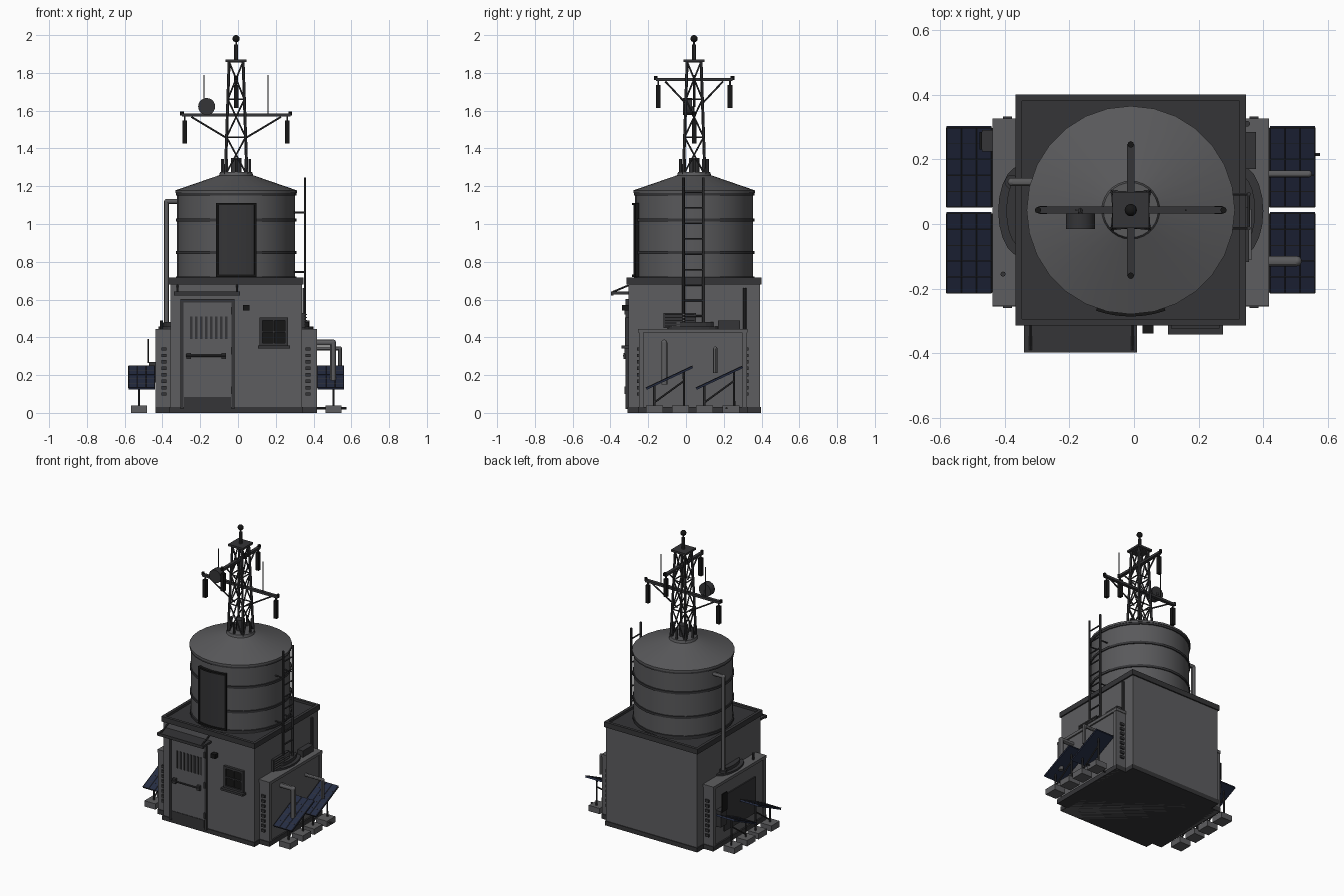
import bpy, bmesh, math
from mathutils import Vector, Matrix

if "Cube" in bpy.data.objects:
    bpy.data.objects.remove(bpy.data.objects["Cube"])

CX, CY = -0.01, 0.043          # axis of building, tank and mast


def material(name, c):
    m = bpy.data.materials.new(name)
    m.diffuse_color = (*c, 1)
    m.use_nodes = True
    m.node_tree.nodes["Principled BSDF"].inputs["Base Color"].default_value = m.diffuse_color
    return m


WALL = material("wall_grey", (0.11, 0.11, 0.115))
TANK = material("tank_grey", (0.10, 0.10, 0.105))
DARK = material("dark_grey", (0.035, 0.035, 0.038))
BLACK = material("black", (0.008, 0.008, 0.008))
BLUE = material("solar_blue", (0.018, 0.025, 0.055))


def finish(name, bm, mat, smooth=False):
    bmesh.ops.recalc_face_normals(bm, faces=bm.faces)
    me = bpy.data.meshes.new(name)
    bm.to_mesh(me)
    bm.free()
    ob = bpy.data.objects.new(name, me)
    bpy.context.collection.objects.link(ob)
    me.materials.append(mat)
    if smooth:
        bpy.ops.object.select_all(action='DESELECT')
        ob.select_set(True)
        bpy.context.view_layer.objects.active = ob
        bpy.ops.object.shade_smooth_by_angle(angle=math.radians(30))
    return ob


def box(name, x0, x1, y0, y1, z0, z1, mat=WALL):
    bm = bmesh.new()
    m = Matrix.Translation(((x0+x1)/2, (y0+y1)/2, (z0+z1)/2)) @ Matrix.Diagonal((abs(x1-x0), abs(y1-y0), abs(z1-z0), 1))
    bmesh.ops.create_cube(bm, size=1, matrix=m)
    return finish(name, bm, mat)


def add_rod(bm, p, q, r, n):
    p, q = Vector(p), Vector(q)
    d = q - p
    m = Matrix.Translation((p+q)/2) @ d.to_track_quat('Z', 'Y').to_matrix().to_4x4()
    bmesh.ops.create_cone(bm, cap_ends=True, segments=n, radius1=r, radius2=r, depth=d.length, matrix=m)


def rods(name, segs, r, mat=DARK, n=6):
    bm = bmesh.new()
    for p, q in segs:
        add_rod(bm, p, q, r, n)
    return finish(name, bm, mat, n > 8)


def pipe(name, pts, r, mat=WALL):
    # straight runs with ball elbows
    bm = bmesh.new()
    for p, q in zip(pts, pts[1:]):
        add_rod(bm, p, q, r, 12)
    for p in pts[1:-1]:
        bmesh.ops.create_uvsphere(bm, u_segments=12, v_segments=8, radius=r, matrix=Matrix.Translation(p))
    return finish(name, bm, mat, True)


def lathe(name, prof, mat, n=28):
    bm = bmesh.new()
    rings = [[bm.verts.new((CX+r*math.cos(2*math.pi*i/n), CY+r*math.sin(2*math.pi*i/n), z)) for i in range(n)] for r, z in prof]
    for a, b in zip(rings, rings[1:]):
        for i in range(n):
            bm.faces.new((a[i], a[(i+1) % n], b[(i+1) % n], b[i]))
    bm.faces.new(rings[0])
    bm.faces.new(rings[-1])
    return finish(name, bm, mat, True)


# building, base strip and roof parapet
H = 0.348
box("building_body", CX-H, CX+H, CY-H, CY+H, 0.0, 0.69)
box("base_strip", CX-H-.005, CX+H+.005, CY-H-.005, CY+H+.005, 0, 0.03, DARK)
box("roof_deck", CX-H, CX+H, CY-H, CY+H, 0.68, 0.70, DARK)
P, W = 0.357, 0.02
for s in (-1, 1):
    box("parapet_x", CX+s*(P-W), CX+s*P, CY-P, CY+P, 0.68, 0.716, DARK)
    box("parapet_y", CX-P+W, CX+P-W, CY+s*(P-W), CY+s*P, 0.68, 0.716, DARK)

# tank with hoops and conical roof
lathe("tank", [(.312, .70), (.312, 1.165), (.322, 1.165), (.322, 1.178), (.09, 1.258), (.085, 1.275), (.04, 1.275)], TANK)
for z in (0.715, 0.85, 1.02, 1.16):
    lathe("tank_hoop", [(.305, z-.008), (.319, z-.008), (.319, z+.008), (.305, z+.008)], DARK)


# curved blank board on the tank front
def arc_board(name, half, r0, r1, z0, z1, mat, mid=0.0):
    bm = bmesh.new()
    n = 8
    cols = []
    for i in range(n+1):
        a = -math.pi/2 + mid + half*(2*i/n-1)
        cols.append([bm.verts.new((CX+r*math.cos(a), CY+r*math.sin(a), z)) for r, z in ((r0, z0), (r1, z0), (r1, z1), (r0, z1))])
    for a, b in zip(cols, cols[1:]):
        for k in range(4):
            bm.faces.new((a[k], b[k], b[(k+1) % 4], a[(k+1) % 4]))
    bm.faces.new(cols[0])
    bm.faces.new(cols[-1])
    finish(name, bm, mat)


arc_board("tank_board", .325, .305, .322, .72, 1.11, DARK)
for z in (.72, 1.10):
    arc_board("board_frame_rail", .33, .305, .329, z, z+.012, BLACK)
for s in (-1, 1):
    arc_board("board_frame_side", .018, .305, .329, .72, 1.11, BLACK, s*.315)

# lattice mast
levels = [1.26, 1.46, 1.66, 1.86]


def leg(i, z):
    h = .057 - .02*(z-1.26)/.6
    sx, sy = ((-1, -1), (1, -1), (1, 1), (-1, 1))[i % 4]
    return (CX+sx*h, CY+sy*h, z)


rods("mast_legs", [(leg(i, 1.26), leg(i, 1.86)) for i in range(4)], .008)
br = []
for a, b in zip(levels, levels[1:]):
    for i in range(4):
        br += [(leg(i, a), leg(i+1, b)), (leg(i+1, a), leg(i, b)), (leg(i, b), leg(i+1, b))]
rods("mast_bracing", br, .0045)
box("mast_top_plate", CX-.056, CX+.056, CY-.056, CY+.056, 1.858, 1.872, DARK)
rods("mast_spike", [((CX, CY, 1.87), (CX, CY, 1.95))], .011, n=10)
rods("mast_tip", [((CX, CY, 1.95), (CX, CY, 1.98))], .005)
rods("mast_inner_cable", [((CX, CY, 1.62), (CX, CY, 1.78))], .006)
bm = bmesh.new()
bmesh.ops.create_uvsphere(bm, u_segments=16, v_segments=10, radius=.019, matrix=Matrix.Translation((CX, CY, 1.981)))
finish("beacon", bm, BLACK, True)
rods("mast_core", [((CX, CY, 1.26), (CX, CY, 1.35))], .028, n=12)
rods("mast_stubs", [((CX+.072*math.cos(a), CY+.072*math.sin(a), 1.26), (CX+.072*math.cos(a), CY+.072*math.sin(a), 1.345)) for a in [k*math.pi/4 for k in range(8)]], .008)

# two crossarms with hanging antenna panels
for ax, z, L, hang in ((0, 1.577, .287, .271), (1, 1.765, .203, .19)):
    def at(d, zz, o=0.0):
        return (CX+d, CY+o, zz) if ax == 0 else (CX+o, CY+d, zz)
    bx = (L, .011) if ax == 0 else (.011, L)
    box("crossarm", CX-bx[0], CX+bx[0], CY-bx[1], CY+bx[1], z-.008, z+.008, DARK)
    for s in (-1, 1):
        c = at(s*hang, 0)
        box("antenna_panel", c[0]-.012, c[0]+.012, c[1]-.012, c[1]+.012, z-.15, z-.028, BLACK)
        rods("antenna_hanger", [(at(s*hang, z-.03), at(s*hang, z))], .005)
        rods("crossarm_brace", [(at(s*(L-.05), z-.01), at(s*.045, z-.125))], .005)
        rods("crossarm_end", [(at(s*L, z-.002), at(s*L, z+.018))], .010, BLACK, 8)
rods("whip_aerials", [((-.18, CY, 1.58), (-.18, CY, 1.79)), ((.16, CY, 1.58), (.16, CY, 1.79))], .003)
rods("dish", [((-.166, -.015, 1.622), (-.166, .033, 1.622))], .045, DARK, 20)
rods("dish_mount", [((-.166, .03, 1.622), (-.166, CY, 1.577))], .008)

# ladder
LX, LA, LB = .355, -.013, .092
rods("ladder_rails", [((LX, y, .44), (LX, y, 1.245)) for y in (LA, LB)], .007)
rods("ladder_rungs", [((LX, LA, .512+.082*i), (LX, LB, .512+.082*i)) for i in range(9)], .005)
rods("ladder_standoffs", [((LX, y, z), (.29, y, z)) for y in (LA, LB) for z in (.745, 1.06)], .005)

# door
F = CY-H
for x in (-.305, -.034):
    box("door_jamb", x, x+.016, F-.014, F, .02, .60, DARK)
box("door_lintel", -.305, -.018, F-.014, F, .585, .602, DARK)
box("door_leaf", -.29, -.034, F-.008, F, .03, .585)
box("door_kickplate", -.285, -.038, F-.011, F, .03, .085, DARK)
for i in range(8):
    x = -.247 + i*.0265
    box("door_slot", x-.007, x+.007, F-.011, F, .39, .51, DARK)
rods("door_bar", [((-.275, F-.024, .302), (-.065, F-.024, .302))], .006)
for x in (-.26, -.075):
    box("bar_mount", x-.012, x+.012, F-.026, F, .285, .318, DARK)
for z in (.12, .33, .54):
    box("door_hinge", -.036, -.024, F-.02, F, z-.02, z+.02, DARK)

# canopy with ties
box("canopy", -.34, .01, -.395, F, .628, .642, DARK)
box("canopy_lip", -.34, .01, -.398, -.385, .622, .642, DARK)
rods("canopy_ties", [((x, -.388, .64), (x, F, .675)) for x in (-.32, -.005)], .005)

# window
box("window_glass", .12, .262, F-.008, F, .358, .498, BLACK)
for x0, x1, z0, z1 in ((.115, .131, .35, .505), (.249, .265, .35, .505), (.115, .265, .489, .505), (.115, .265, .355, .371),
                       (.186, .194, .36, .50), (.12, .26, .426, .434)):
    box("window_frame", x0, x1, F-.018, F, z0, z1, DARK)
box("window_sill", .105, .275, -.342, F, .342, .357, DARK)
box("wall_lamp", .027, .06, -.338, F, .543, .572, BLACK)

# side annexes, mirrored about the building axis
for s in (-1, 1):
    def X(d):
        return CX + s*d
    Y0, Y1 = -.25, .322
    box("annex", X(.34), X(.418), Y0, Y1, 0, .44)
    box("annex_base", X(.34), X(.428), Y0-.005, Y1+.005, 0, .032, DARK)
    box("annex_top_trim", X(.34), X(.428), Y0-.004, Y1+.004, .425, .445)
    for y in (Y0, Y1-.025):
        box("annex_edge", X(.41), X(.427), y, y+.025, .03, .43)
    for i in range(8):
        z = .10+.034*i
        for y in (Y0, Y1):
            box("annex_rivet", X(.368), X(.395), y-.01, y+.01, z-.009, z+.009, DARK)
    # stepped bulge on the annex roof
    bm = bmesh.new()
    for d, hw, z in ((.41, .14, .458), (.385, .11, .48)):
        n = 10
        pts = [(X(.34+(d-.34)*math.sin(math.pi*i/n)), .04-hw*math.cos(math.pi*i/n)) for i in range(n+1)]
        f = bm.faces.new([bm.verts.new((x, y, .44)) for x, y in pts])
        ex = bmesh.ops.extrude_face_region(bm, geom=[f])
        bmesh.ops.translate(bm, vec=(0, 0, z-.44), verts=[v for v in ex['geom'] if isinstance(v, bmesh.types.BMVert)])
    finish("annex_roof_step", bm, DARK)

    # two tilted solar panels with feet, posts and struts
    for oy in (0, .265):
        def Q(d, v, up=0.0):
            return Vector((X(d), -.21+oy+.245*v - .42*up, .128+.115*v + .9*up))
        bm = bmesh.new()
        c = [[bm.verts.new(Q(d, v, up)) for d, v in ((.43, 0), (.57, 0), (.57, 1), (.43, 1))] for up in (-.006, .006)]
        bm.faces.new(c[0])
        bm.faces.new(c[1])
        for k in range(4):
            bm.faces.new((c[0][k], c[0][(k+1) % 4], c[1][(k+1) % 4], c[1][k]))
        finish("solar_panel", bm, BLUE)
        grid = [(Q(.43+.14*k/3, 0, .006), Q(.43+.14*k/3, 1, .006)) for k in range(4)]
        grid += [(Q(.43, k/5, .006), Q(.57, k/5, .006)) for k in range(6)]
        rods("solar_grid", grid, .0018, DARK, 4)
        for yf, yp, v in ((-.17, -.168, .17), (-.03, -.01, .81)):
            box("solar_foot", X(.473), X(.557), yf+oy-.043, yf+oy+.047, 0, .04)
            rods("solar_post", [((X(.515), yp+oy, .03), Q(.515, v))], .006)
        rods("solar_strut", [((X(.515), -.168+oy, .055), (X(.515), -.01+oy, .17))], .005)

# right annex pipes, roof vent, box and conduit
pipe("outlet_pipe_large", [(.41, -.115, .372), (.503, -.115, .372), (.503, -.115, .15)], .016)
pipe("outlet_pipe_small", [(.41, .155, .34), (.54, .155, .34), (.54, .155, .21)], .011)
rods("drain_pipe", [((.41, .215, .025), (.575, .215, .025))], .006)
box("wall_vent", .335, .356, -.118, .052, .45, .53, DARK)
for i in range(5):
    box("vent_louver", .35, .364, -.112, .046, .457+.015*i, .463+.015*i)
box("junction_box", .335, .378, .17, .285, .44, .49, DARK)
rods("wall_conduit", [((.35, .31, .43), (.35, .31, .66))], .009, DARK, 10)

# left annex pipe, hatch and meter box
pipe("tank_pipe", [(-.378, .13, .43), (-.378, .13, 1.12), (-.30, .13, 1.12)], .013)
rods("pipe_collar", [((-.378, .13, .44), (-.378, .13, .475))], .022, DARK, 12)
box("annex_hatch", -.436, -.425, -.14, .20, .09, .34, DARK)
box("meter_box", -.47, -.43, .225, .29, .16, .27, DARK)
box("meter_aerial", -.478, -.47, .23, .285, .265, .39, BLACK)
rods("roof_stub", [((-.405, -.155, .43), (-.405, -.155, .49))], .008, DARK, 8)
